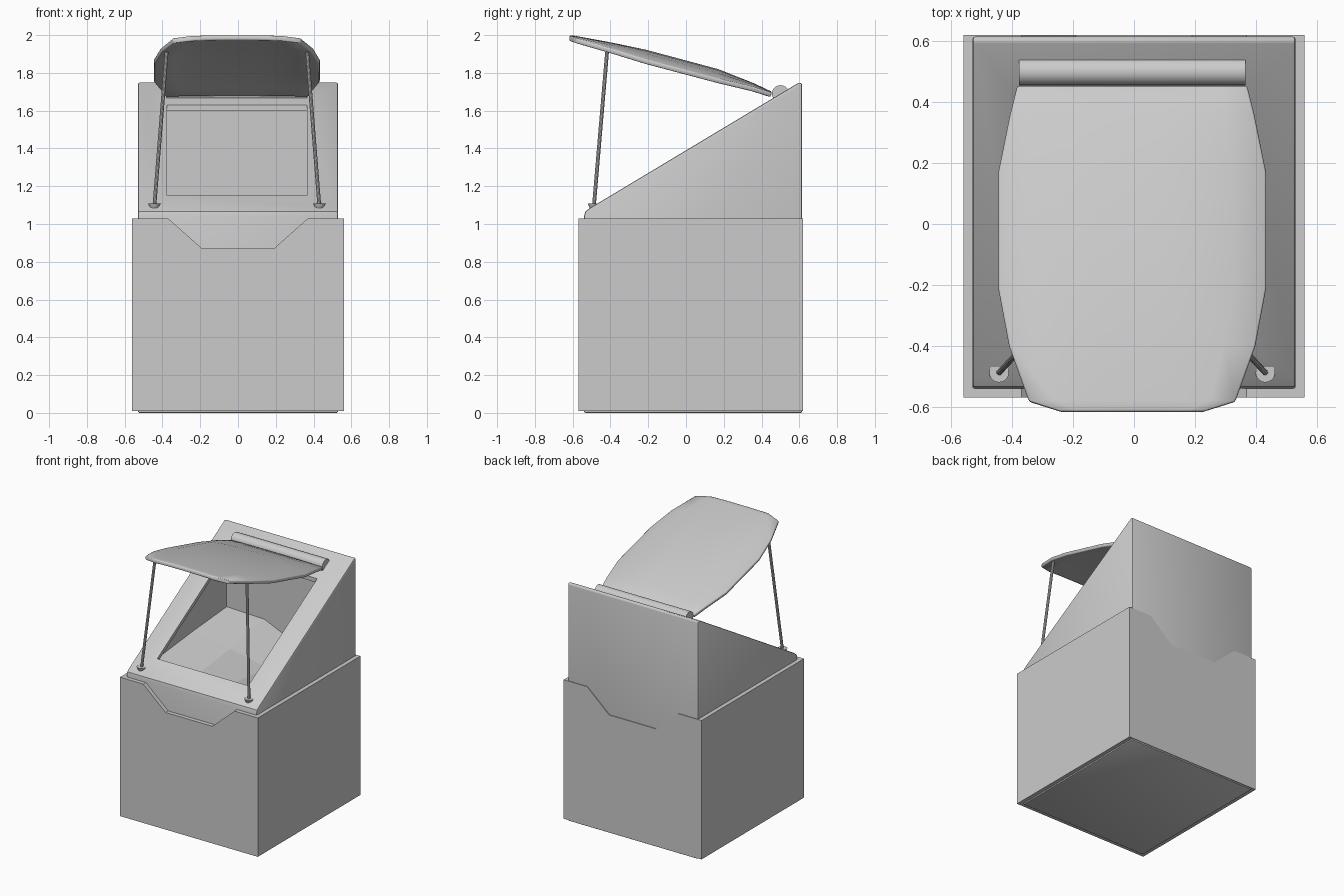
import bpy, bmesh, math
from mathutils import Vector

if "Cube" in bpy.data.objects:
    bpy.data.objects.remove(bpy.data.objects["Cube"])

CX = -0.006            # hood parts sit slightly off the centre line
SLOPE = lambda y: 1.39 + 0.6 * y


def make(name, verts, faces, closed=True):
    me = bpy.data.meshes.new(name)
    me.from_pydata(verts, [], faces)
    if closed:
        bm = bmesh.new()
        bm.from_mesh(me)
        bmesh.ops.recalc_face_normals(bm, faces=bm.faces)
        bm.to_mesh(me)
        bm.free()
    ob = bpy.data.objects.new(name, me)
    bpy.context.collection.objects.link(ob)
    return ob


def prism(name, profile, axis, a, b):
    """Extrude a 2D profile: axis 'x' takes (y, z) points, axis 'y' takes (x, z)."""
    put = (lambda p, t: (t, p[0], p[1])) if axis == 'x' else (lambda p, t: (p[0], t, p[1]))
    n = len(profile)
    verts = [put(p, t) for t in (a, b) for p in profile]
    faces = [tuple(range(n)), tuple(range(n, 2 * n))]
    faces += [(i, (i + 1) % n, n + (i + 1) % n, n + i) for i in range(n)]
    return make(name, verts, faces)


def activate(ob):
    bpy.ops.object.select_all(action='DESELECT')
    ob.select_set(True)
    bpy.context.view_layer.objects.active = ob


def smooth(ob, deg=35):
    activate(ob)
    bpy.ops.object.shade_smooth_by_angle(angle=math.radians(deg))


def bevel(ob, width, segments, deg=40):
    m = ob.modifiers.new("bevel", 'BEVEL')
    m.width, m.segments = width, segments
    m.limit_method, m.angle_limit = 'ANGLE', math.radians(deg)


def cut(ob, cutter):
    m = ob.modifiers.new("cut", 'BOOLEAN')
    m.operation, m.object, m.solver = 'DIFFERENCE', cutter, 'EXACT'
    cutter.hide_render = True


def rod(name, p, q, r1, r2, sides):
    p, q = Vector(p), Vector(q)
    bpy.ops.mesh.primitive_cone_add(vertices=sides, radius1=r1, radius2=r2,
                                    depth=(q - p).length, location=(p + q) / 2)
    ob = bpy.context.object
    ob.name = name
    ob.rotation_euler = (q - p).to_track_quat('Z', 'Y').to_euler()
    smooth(ob)
    return ob


# Sloped inner cabinet, hollowed, with the hatch opening
cabinet = prism("cabinet", [(-0.54, 0), (-0.54, 1.04), (-0.534, 1.065), (-0.505, SLOPE(-0.505)),
                            (0.6, SLOPE(0.6)), (0.615, 1.742), (0.615, 0)], 'x', -0.53, 0.53)
bevel(cabinet, 0.012, 2)
cavity = prism("cavity_cutter", [(-0.515, 0.9), (-0.515, SLOPE(-0.515) - 0.03),
                                 (0.59, SLOPE(0.59) - 0.03), (0.59, 0.9)], 'x', -0.505, 0.505)
hatch = prism("hatch_cutter", [(-0.40, 1.0), (-0.40, 1.9), (0.40, 1.9), (0.40, 1.0)],
              'x', CX - 0.37, CX + 0.37)
for c in (cavity, hatch):
    cut(cabinet, c)
activate(cabinet)
for m in [m.name for m in cabinet.modifiers]:
    bpy.ops.object.modifier_apply(modifier=m)
for c in (cavity, hatch):
    bpy.data.objects.remove(c)
smooth(cabinet)

# Outer sleeve: notched front and back panels plus plain sides
B, T = 0.01, 1.03
notched = [(-0.56, B), (-0.56, T), (-0.37, T), (-0.19, 0.87),
           (0.19, 0.87), (0.37, T), (0.56, T), (0.56, B)]
prism("sleeve_front", notched, 'y', -0.57, -0.538)
prism("sleeve_back", notched, 'y', 0.612, 0.62)
for side, s in (("left", -1), ("right", 1)):
    prism("sleeve_" + side, [(-0.57, B), (-0.57, T), (0.62, T), (0.62, B)],
          'x', s * 0.528, s * 0.56)

# Uneven contents seen through the hatch
xs, ys = (-0.51, -0.2, 0.1, 0.51), (0.595, 0.2, -0.2, -0.52)
heights = ((1.12, 1.11, 0.98, 1.03), (1.09, 1.04, 0.98, 1.0),
           (1.05, 1.0, 1.02, 1.04), (1.02, 1.0, 0.98, 1.0))


def grid_faces(rows, cols):
    return [(r * cols + c, (r + 1) * cols + c, (r + 1) * cols + c + 1, r * cols + c + 1)
            for r in range(rows - 1) for c in range(cols - 1)]


make("contents", [(x, y, heights[r][c]) for r, y in enumerate(ys) for c, x in enumerate(xs)],
     grid_faces(4, 4), closed=False)

# Domed lid: (y, half width, crown height) stations from hinge to front
stations = [(0.455, 0.378, 1.70), (0.36, 0.402, 1.745), (0.17, 0.441, 1.82), (-0.21, 0.441, 1.922),
            (-0.4, 0.405, 1.962), (-0.58, 0.34, 1.995), (-0.615, 0.23, 2.0)]
COLS = 9
verts = []
for y, half, crown in stations:
    edge = 1.79 - 0.265 * y + 0.025
    for c in range(COLS):
        x = half * (2 * c / (COLS - 1) - 1)
        dome = max(0, 1 - abs(x / 0.44) ** 3)
        verts.append((CX + x, y, edge + (crown - edge) * dome))
lid = make("lid", verts, grid_faces(len(stations), COLS), closed=False)
solid = lid.modifiers.new("thickness", 'SOLIDIFY')
solid.thickness, solid.offset = 0.026, -1
bevel(lid, 0.007, 2, 50)
smooth(lid, 40)

# Hinge barrel
rod("hinge", (CX - 0.372, 0.5, 1.69), (CX + 0.372, 0.5, 1.69), 0.045, 0.045, 24)

# Lid props with round feet
for side, s in (("left", -1), ("right", 1)):
    rod("prop_" + side, (CX + s * 0.437, -0.488, 1.09), (CX + s * 0.372, -0.418, 1.91),
        0.01, 0.01, 10)
    rod("prop_foot_" + side, (CX + s * 0.437, -0.488, 1.08), (CX + s * 0.437, -0.488, 1.108),
        0.02, 0.032, 20)
